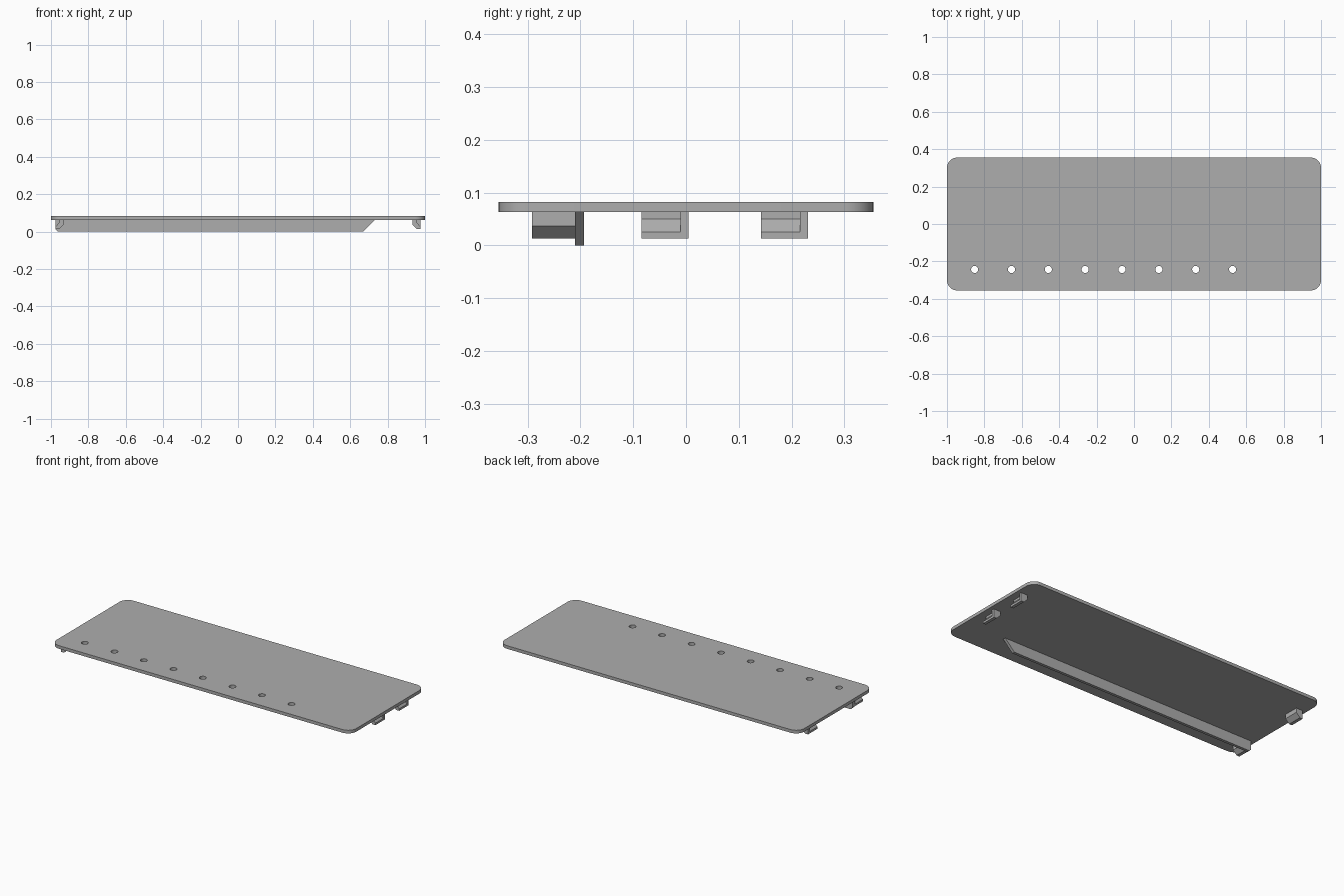
import bpy
import bmesh
from math import sin, cos, pi, radians

cube = bpy.data.objects.get("Cube")
if cube:
    bpy.data.objects.remove(cube, do_unlink=True)

grey = bpy.data.materials.new("matte_grey")
grey.use_nodes = True
COLOUR = (0.42, 0.42, 0.42, 1)
grey.diffuse_color = COLOUR
grey.node_tree.nodes["Principled BSDF"].inputs["Base Color"].default_value = COLOUR

PLATE_BOTTOM, PLATE_TOP = 0.063, 0.082
HALF_X, HALF_Y, CORNER = 1.0, 0.355, 0.055


def arc(cx, cy, r, start, end, steps):
    angles = [start + (end - start) * i / steps for i in range(steps + 1)]
    return [(cx + r * cos(a), cy + r * sin(a)) for a in angles]


def finish(obj):
    obj.data.materials.append(grey)
    bpy.ops.object.select_all(action="DESELECT")
    obj.select_set(True)
    bpy.context.view_layer.objects.active = obj
    bpy.ops.object.shade_smooth_by_angle(angle=radians(30))


def extrude_profile(name, profile, y0, y1, side=1):
    """Extrude an x-z profile along y; side -1 mirrors it in x."""
    bm = bmesh.new()
    face = bm.faces.new([bm.verts.new((side * x, y0, z)) for x, z in profile])
    grown = bmesh.ops.extrude_face_region(bm, geom=[face])["geom"]
    verts = [g for g in grown if isinstance(g, bmesh.types.BMVert)]
    bmesh.ops.translate(bm, verts=verts, vec=(0, y1 - y0, 0))
    bmesh.ops.recalc_face_normals(bm, faces=bm.faces)
    mesh = bpy.data.meshes.new(name)
    bm.to_mesh(mesh)
    bm.free()
    obj = bpy.data.objects.new(name, mesh)
    bpy.context.collection.objects.link(obj)
    finish(obj)


# Rounded cover plate with a row of round holes
corners = [(1, 1), (-1, 1), (-1, -1), (1, -1)]
outline = []
for i, (sx, sy) in enumerate(corners):
    outline += arc(sx * (HALF_X - CORNER), sy * (HALF_Y - CORNER), CORNER,
                   i * pi / 2, (i + 1) * pi / 2, 10)
loops = [outline]
for i in range(8):
    loops.append(arc(-0.852 + i * 0.197, -0.243, 0.019, 0, 2 * pi, 32)[:-1])

curve = bpy.data.curves.new("cover_plate", "CURVE")
curve.dimensions = "2D"
curve.fill_mode = "BOTH"
curve.extrude = (PLATE_TOP - PLATE_BOTTOM) / 2
for loop in loops:
    spline = curve.splines.new("POLY")
    spline.points.add(len(loop) - 1)
    for point, (x, y) in zip(spline.points, loop):
        point.co = (x, y, 0, 1)
    spline.use_cyclic_u = True
plate = bpy.data.objects.new("cover_plate", curve)
plate.location.z = (PLATE_TOP + PLATE_BOTTOM) / 2
bpy.context.collection.objects.link(plate)
bpy.ops.object.select_all(action="DESELECT")
plate.select_set(True)
bpy.context.view_layer.objects.active = plate
bpy.ops.object.convert(target="MESH")
finish(bpy.context.object)

# Long stiffening rib with a sloped end
rib = [(-0.975, PLATE_BOTTOM), (-0.975, 0.012), (-0.963, 0),
       (0.668, 0), (0.731, PLATE_BOTTOM)]
extrude_profile("stiffening_rib", rib, -0.21, -0.193)

# Snap clips: a hooked tongue closed at its back end by a cheek
hook = [(0.932, PLATE_BOTTOM), (0.932, 0.037), (0.957, 0.013), (0.976, 0.013),
        (0.976, 0.025), (0.955, 0.05), (0.955, PLATE_BOTTOM)]
cheek = hook[:4] + [(0.976, PLATE_BOTTOM)]
clips = [("left_front", 1, -0.084), ("left_back", 1, 0.142),
         ("right_front", -1, -0.292), ("right_back", -1, 0.142)]
for name, side, y in clips:
    extrude_profile(name + "_clip_hook", hook, y, y + 0.074, side)
    extrude_profile(name + "_clip_cheek", cheek, y + 0.074, y + 0.089, side)
